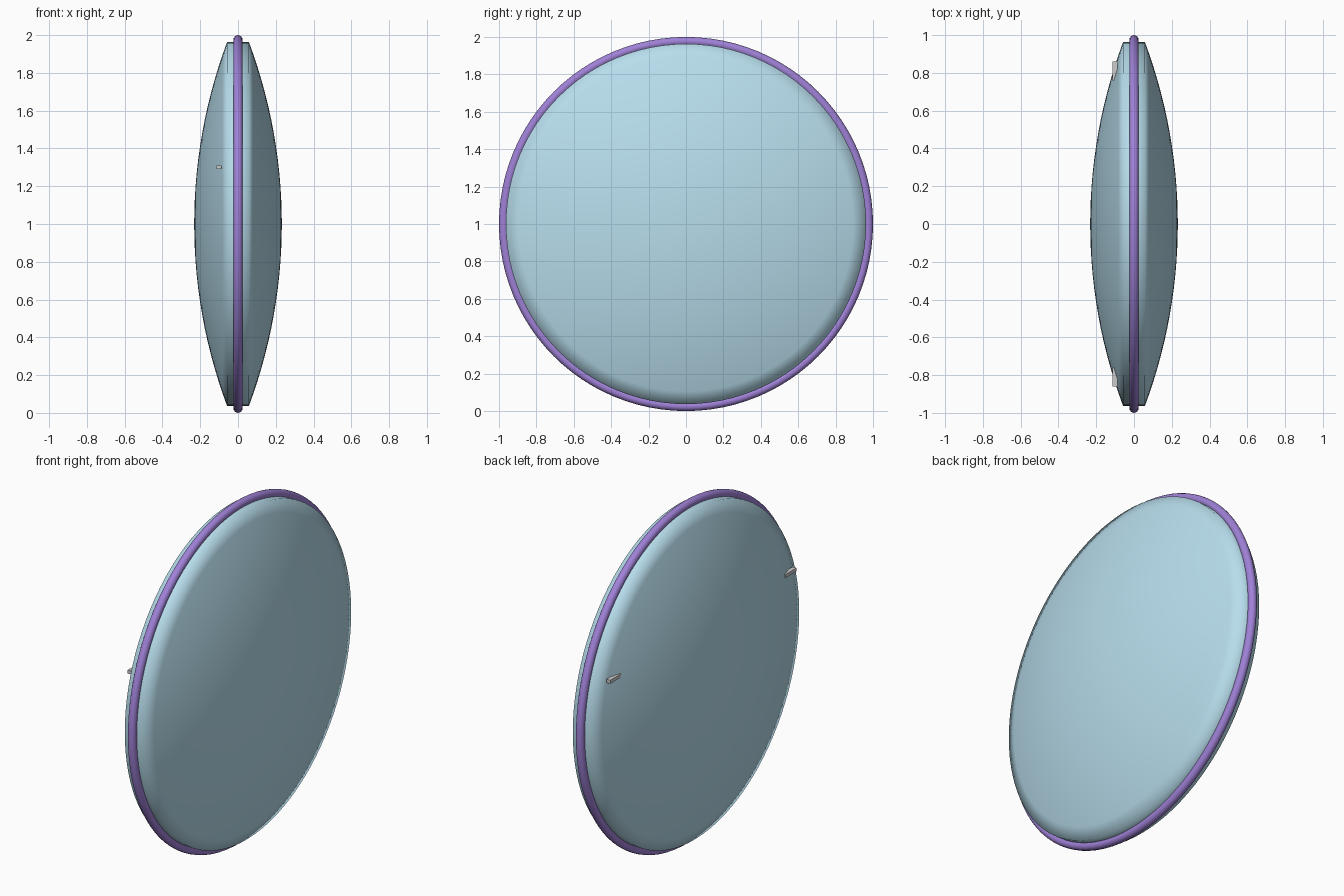
import bpy, bmesh, math
from mathutils import Matrix

if "Cube" in bpy.data.objects:
    bpy.data.objects.remove(bpy.data.objects["Cube"])

CENTRE_Z = 1.0


def material(name, rgb):
    m = bpy.data.materials.new(name)
    m.diffuse_color = (*rgb, 1)
    m.use_nodes = True
    m.node_tree.nodes["Principled BSDF"].inputs["Base Color"].default_value = m.diffuse_color
    return m


def lathe_x(name, profile, steps, mat):
    """Spin an (x, radius) profile around the horizontal x axis."""
    bm = bmesh.new()
    verts = [bm.verts.new((x, 0, r)) for x, r in profile]
    edges = [bm.edges.new(pair) for pair in zip(verts, verts[1:])]
    bmesh.ops.spin(bm, geom=verts + edges, cent=(0, 0, 0), axis=(1, 0, 0),
                   angle=math.tau, steps=steps, use_duplicate=False)
    bmesh.ops.remove_doubles(bm, verts=bm.verts, dist=1e-4)
    bmesh.ops.recalc_face_normals(bm, faces=bm.faces)
    me = bpy.data.meshes.new(name)
    bm.to_mesh(me)
    bm.free()
    me.polygons.foreach_set("use_smooth", [True] * len(me.polygons))
    me.materials.append(mat)
    ob = bpy.data.objects.new(name, me)
    ob.location.z = CENTRE_Z
    bpy.context.collection.objects.link(ob)
    return ob


# Lens body: two shallow spherical caps joined by a narrow straight edge
R_EDGE, X_EDGE, X_MID, RINGS = 0.963, 0.058, 0.232, 14
sag = X_MID - X_EDGE
R_SPHERE = (R_EDGE ** 2 + sag ** 2) / (2 * sag)
cap = []
for i in range(RINGS + 1):
    r = R_EDGE * i / RINGS
    cap.append((X_MID - R_SPHERE + math.sqrt(R_SPHERE ** 2 - r * r), r))
profile = [(-x, r) for x, r in cap] + cap[::-1]
lathe_x("lens_body", profile, 96, material("pale_blue", (0.48, 0.73, 0.85)))

# Round rim band
bpy.ops.mesh.primitive_torus_add(
    major_radius=0.976, minor_radius=0.024, major_segments=96,
    minor_segments=16, location=(0, 0, CENTRE_Z), rotation=(0, math.pi / 2, 0))
rim = bpy.context.object
rim.name = "rim_band"
bpy.ops.object.shade_smooth()
rim.data.materials.append(material("purple", (0.35, 0.22, 0.68)))

# Two small clips on the left face
for side, y in (("front", -0.81), ("back", 0.81)):
    bpy.ops.mesh.primitive_cube_add(size=1, location=(-0.1, y, 1.3))
    clip = bpy.context.object
    clip.name = side + "_clip"
    clip.data.transform(Matrix.Diagonal((0.025, 0.1, 0.02, 1)))
